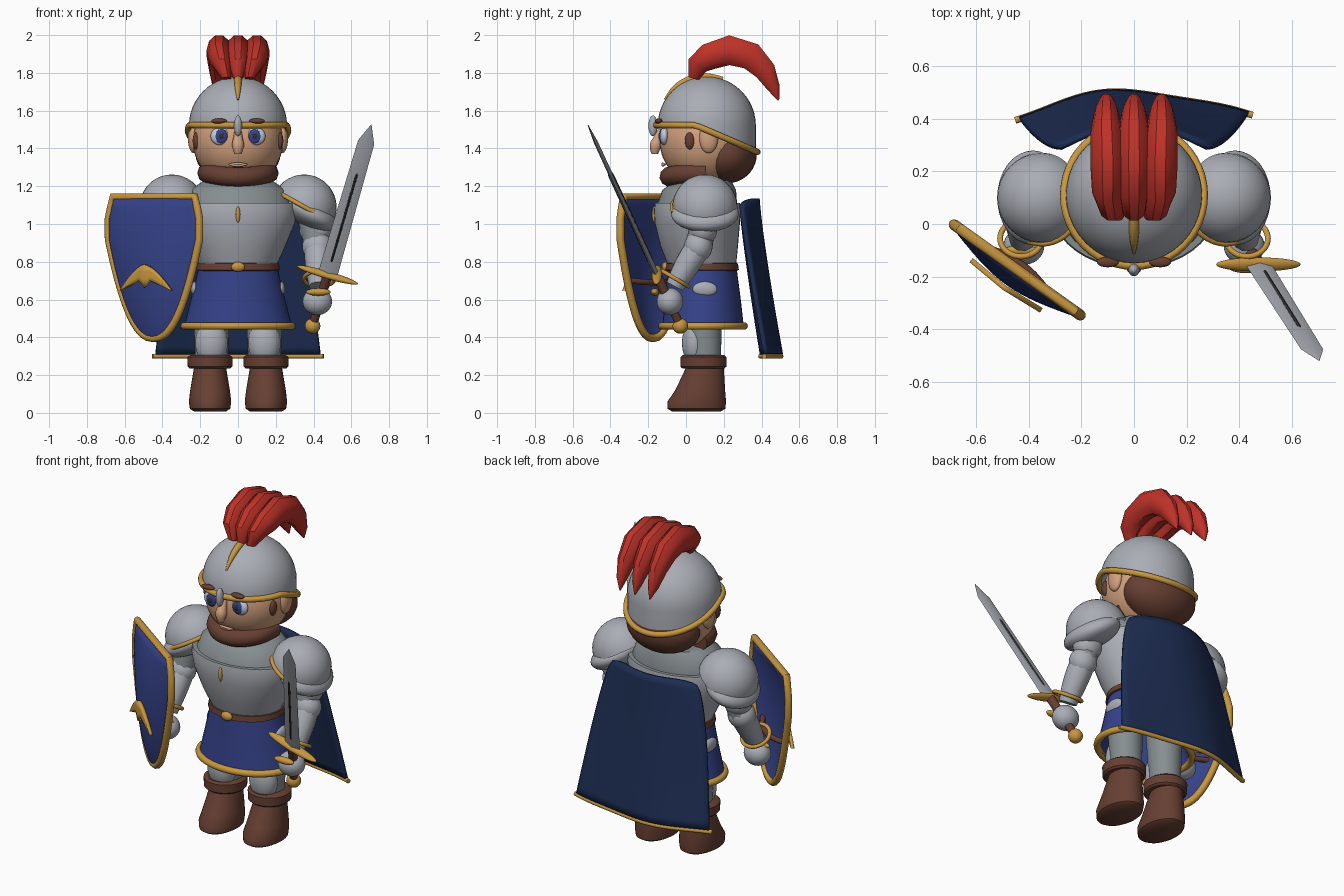
import bpy, bmesh
from math import sin, cos, pi, radians
from mathutils import Matrix, Vector

if "Cube" in bpy.data.objects:
    bpy.data.objects.remove(bpy.data.objects["Cube"])

def material(name, r, g, b):
    m = bpy.data.materials.new(name)
    m.use_nodes = True
    m.diffuse_color = (r, g, b, 1)
    m.node_tree.nodes["Principled BSDF"].inputs["Base Color"].default_value = (r, g, b, 1)
    return m

STEEL = material("steel", .40, .42, .46)
MAIL = material("dark_steel", .24, .27, .28)
GOLD = material("gold", .58, .31, .05)
BLUE = material("royal_blue", .035, .055, .25)
NAVY = material("navy_cloth", .012, .026, .085)
RED = material("red_feather", .52, .032, .022)
BROWN = material("brown", .135, .05, .032)
SKIN = material("skin", .66, .36, .21)
WHITE = material("eye_white", .55, .60, .72)
DARK = material("charcoal", .03, .03, .035)
made = []

def finish(name, bm, *mats):
    bmesh.ops.recalc_face_normals(bm, faces=bm.faces)
    me = bpy.data.meshes.new(name)
    bm.to_mesh(me)
    bm.free()
    for m in mats:
        me.materials.append(m)
    ob = bpy.data.objects.new(name, me)
    bpy.context.collection.objects.link(ob)
    made.append(ob)
    return ob

def ball(name, loc, radii, mat, tilt=0, cut=None):
    """Ellipsoid, tilted about y, optionally cut through its centre."""
    bm = bmesh.new()
    mx = Matrix.Translation(loc) @ Matrix.Rotation(tilt, 4, 'Y') @ Matrix.Diagonal((*radii, 1))
    bmesh.ops.create_uvsphere(bm, u_segments=32, v_segments=18, radius=1, matrix=mx)
    if cut:
        geom = bm.verts[:] + bm.edges[:] + bm.faces[:]
        bmesh.ops.bisect_plane(bm, geom=geom, plane_co=loc, plane_no=cut, clear_inner=True)
        bmesh.ops.holes_fill(bm, edges=bm.edges)
    return finish(name, bm, mat)

def loft(name, rings, mat, cx=0, segs=40, caps=True, mx=None):
    """Stacked ellipses, each given as height, y centre, x radius, y radius."""
    bm = bmesh.new()
    loops = [[bm.verts.new((cx + rx * cos(2 * pi * i / segs), cy + ry * sin(2 * pi * i / segs), z))
              for i in range(segs)] for z, cy, rx, ry in rings]
    for a, b in zip(loops, loops[1:]):
        for i in range(segs):
            j = (i + 1) % segs
            bm.faces.new((a[i], a[j], b[j], b[i]))
    if caps:
        bm.faces.new(loops[0])
        bm.faces.new(loops[-1])
    if mx:
        bm.transform(mx)
    return finish(name, bm, mat)

def tube(name, pts, radii, mat, closed=False, smooth=True):
    """Round tube along points; radii is one number or one per point."""
    cu = bpy.data.curves.new(name, 'CURVE')
    cu.dimensions, cu.bevel_depth, cu.bevel_resolution = '3D', 1, 3
    cu.use_fill_caps, cu.resolution_u = True, 5
    sp = cu.splines.new('NURBS' if smooth else 'POLY')
    sp.points.add(len(pts) - 1)
    for i, p in enumerate(pts):
        sp.points[i].co = (*p, 1)
        sp.points[i].radius = radii[i] if isinstance(radii, (list, tuple)) else radii
    sp.use_cyclic_u = closed
    if smooth:
        sp.order_u, sp.use_endpoint_u = 3, not closed
    tmp = bpy.data.objects.new(name + "_path", cu)
    bpy.context.collection.objects.link(tmp)
    bpy.context.view_layer.update()
    me = bpy.data.meshes.new_from_object(tmp.evaluated_get(bpy.context.evaluated_depsgraph_get()))
    bpy.data.objects.remove(tmp)
    bm = bmesh.new()
    bm.from_mesh(me)
    for f in bm.faces:
        f.material_index = 0
    ob = finish(name, bm)
    ob.data.materials.clear()
    ob.data.materials.append(mat)
    return ob

def ring(name, centre, rx, ry, r, mat, height=lambda y: 0):
    pts = []
    for i in range(48):
        a = 2 * pi * i / 48
        y = centre[1] + ry * sin(a)
        pts.append((centre[0] + rx * cos(a), y, centre[2] + height(y)))
    return tube(name, pts, r, mat, closed=True, smooth=False)

def sheet(name, fn, nu, nv, mat, thick):
    """Grid surface from fn(u in -1..1, v in 0..1), thickened."""
    bm = bmesh.new()
    g = [[bm.verts.new(fn(2 * i / nu - 1, j / nv)) for i in range(nu + 1)] for j in range(nv + 1)]
    for a, b in zip(g, g[1:]):
        for i in range(nu):
            bm.faces.new((a[i], a[i + 1], b[i + 1], b[i]))
    ob = finish(name, bm, mat)
    s = ob.modifiers.new("thickness", 'SOLIDIFY')
    s.thickness, s.offset = thick, 0
    return ob

# Head and face
ball("head", (0, .1, 1.44), (.24, .24, .24), SKIN)
ball("hair", (0, .215, 1.37), (.225, .16, .155), BROWN)
beard = [(.165 * sin(a), .075 - .165 * cos(a), 1.25 + .02 * sin(a) ** 2)
         for a in [radians(d) for d in range(-100, 101, 20)]]
tube("beard", beard, .053, BROWN)
tube("nose", [(0, -.13, 1.50), (0, -.15, 1.45), (0, -.165, 1.41), (0, -.165, 1.37)],
     [.018, .025, .036, .018], SKIN)
for k, z in enumerate((1.306, 1.322)):
    tube(("lower_lip", "upper_lip")[k], [(-.048, -.11, 1.315), (0, -.135, z), (.048, -.11, 1.315)],
         [.004, .011, .004], SKIN)
for s, side in ((1, "left"), (-1, "right")):
    ball(side + "_ear", (s * .235, .12, 1.455), (.03, .05, .08), SKIN)
    ball(side + "_sideburn", (s * .222, .02, 1.44), (.018, .026, .045), BROWN)
    ball(side + "_eye", (s * .093, -.114, 1.465), (.052, .024, .048), WHITE)
    ball(side + "_iris", (s * .088, -.131, 1.465), (.032, .012, .038), BLUE)
    ball(side + "_pupil", (s * .088, -.139, 1.465), (.014, .007, .018), DARK)
    ball(side + "_eyebrow", (s * .1, -.145, 1.545), (.042, .02, .014), BROWN)

# Helmet with a rim that drops towards the nape
def drop(y):
    return -max(0, y - .05) * .43

dome = [(1.52 + .26 * sin(a), .11, .26 * cos(a), .26 * cos(a))
        for a in [pi / 2 * k / 12 for k in range(12)]] + [(1.78, .11, .004, .004)]
helmet = loft("helmet", [(1.51, .11, .26, .26)] + dome, STEEL, caps=False)
for v in helmet.data.vertices:
    if v.co.z < 1.515:
        v.co.z = 1.52 + drop(v.co.y)
ring("helmet_rim", (0, .11, 1.523), .265, .268, .017, GOLD, drop)
ball("nose_guard", (0, -.175, 1.52), (.021, .024, .055), STEEL)
crest = [(0, .11 - .262 * cos(a), 1.52 + .262 * sin(a)) for a in [radians(d) for d in range(32, 110, 11)]]
tube("helmet_crest", crest, [.005, .013, .018, .02, .02, .018, .015, .012], GOLD)

# Three feather plume
path = [(.04, 1.77), (.06, 1.84), (.12, 1.885), (.23, 1.92), (.345, 1.888), (.42, 1.81), (.465, 1.72), (.49, 1.655)]
for k, side in ((-1, "right"), (0, "middle"), (1, "left")):
    spread = [.06, .085, .1, .1, .105, .105, .105, .1]
    f = tube(side + "_feather", [(0, y, z) for y, z in path],
             [.03, .06, .075, .083, .077, .06, .035, .004], RED, smooth=False)
    for v in f.data.vertices:
        near = min(range(8), key=lambda i: (path[i][0] - v.co.y) ** 2 + (path[i][1] - v.co.z) ** 2)
        v.co.x = v.co.x * .8 + k * spread[near]

# Torso, belt and skirt
torso = loft("breastplate", [(.78, .085, .205, .18), (.88, .07, .25, .205), (1.0, .06, .3, .225),
             (1.07, .06, .315, .23), (1.11, .06, .31, .225), (1.112, .06, .28, .21),
             (1.18, .07, .255, .195), (1.23, .09, .18, .15)], STEEL)
torso.data.materials.append(MAIL)
for p in torso.data.polygons:
    p.material_index = int(p.center.z > 1.11)
ball("chest_ornament", (0, -.168, 1.05), (.012, .012, .042), GOLD)
loft("belt", [(.752, .085, .21, .185), (.757, .085, .222, .195), (.79, .085, .217, .19), (.795, .085, .2, .18)], BROWN)
ball("buckle", (0, -.108, .773), (.036, .02, .026), GOLD)
loft("skirt", [(.775, .085, .207, .182), (.6, .09, .25, .2), (.45, .09, .288, .217),
               (.45, .09, .27, .2), (.7, .09, .21, .17)], BLUE)
ring("skirt_hem", (0, .09, .46), .286, .218, .02, GOLD)

# Legs, arms and shoulders, mirrored
for s, side in ((1, "left"), (-1, "right")):
    x = s * .148
    loft(side + "_leg", [(.25, .1, .085, .085), (.6, .09, .1, .1)], MAIL, cx=s * .14)
    ball(side + "_greave", (s * .14, .045, .37), (.086, .066, .12), STEEL)
    loft(side + "_boot_cuff", [(.235, .092, .108, .11), (.245, .092, .118, .122),
         (.295, .092, .12, .122), (.306, .092, .105, .11)], BROWN, cx=x)
    loft(side + "_boot", [(.008, .055, .085, .13), (.022, .055, .107, .153), (.06, .057, .112, .155),
         (.12, .075, .105, .132), (.24, .1, .085, .1)], BROWN, cx=x)
    ball(side + "_hip_plate", (s * .228, .1, .655), (.022, .065, .04), STEEL)
    c = Vector((s * .35, .1, 1.09))
    ball(side + "_pauldron", c, (.172, .172, .172), STEEL, cut=(s * .49, 0, .87))
    ball(side + "_shoulder_lame", (s * .385, .1, 1.055), (.15, .18, .075), STEEL, tilt=s * .5)
    trim = [c + .176 * Vector((s * .87 * cos(a), -sin(a), -.49 * cos(a)))
            for a in [radians(d) for d in range(70, 156, 17)]]
    tube(side + "_shoulder_trim", trim, .012, GOLD)
    tube(side + "_upper_arm", [(s * .37, .1, 1.08), (s * .42, .07, .88)], .07, MAIL, smooth=False)
    ball(side + "_arm_plate", (s * .41, .09, .97), (.085, .075, .08), STEEL)
    ball(side + "_elbow", (s * .42, .065, .88), (.08, .075, .08), STEEL)
    tube(side + "_forearm", [(s * .42, .06, .87), (s * .425, 0, .78), (s * .425, -.06, .67)],
         [.07, .074, .05], STEEL)
    cuff = ring(side + "_wrist_ring", (0, 0, 0), .08, .08, .011, GOLD)
    axis = Vector((0, .13, .22)).to_track_quat('Z', 'Y').to_matrix().to_4x4()
    cuff.data.transform(Matrix.Translation((s * .43, -.055, .71)) @ axis)
    ball(side + "_glove", (s * .42, -.085, .59), (.078, .07, .072), STEEL)
    ball(side + "_knuckle_bar", (s * .425, -.165 if s > 0 else -.1, .64), (.065, .022, .02), GOLD)

# Sword in its own frame: width, thickness, length
d = Vector((.31, -.49, 1.065)).normalized()
w = Vector((.96, 0, -.28)).normalized()
n = d.cross(w)
frame = Matrix((w, n, d)).transposed().to_4x4()
frame.translation = (.474, -.154, .73)
loft("sword_blade", [(0, 0, .052, .014), (.8, 0, .044, .011), (.905, 0, .002, .002)], STEEL, segs=4, mx=frame)
loft("blade_groove", [(.06, 0, .004, .004), (.09, 0, .01, .0165), (.6, 0, .01, .0155), (.66, 0, .003, .004)],
     DARK, segs=8, mx=frame)
loft("sword_grip", [(-.3, 0, .022, .022), (0, 0, .026, .026)], BROWN, segs=16, mx=frame)
guard = ball("sword_guard", (0, 0, 0), (.168, .028, .019), GOLD)
guard.data.transform(frame)
ball("sword_pommel", (.395, -.03, .46), (.041, .041, .041), GOLD)

# Shield: curved plate, rim, straps and emblem
def on_shield(u, z, b):
    return Vector((-.445 + .81 * u - .58 * b, -.175 - .58 * u - .81 * b, z))

def shield_point(u, v):
    t = v ** 1.6
    half = .295 * min(1, t / .7) ** .45 - .03 * max(0, (t - .85) / .15) + .002
    return on_shield(u * half, .395 + .75 * t, .06 * (1 - u * u) * sin(pi * t) ** .7 if t < 1 else 0)

sheet("shield", shield_point, 16, 20, BLUE, .022)
edge = [shield_point(-1, k / 20) for k in range(20, -1, -1)] + [shield_point(1, k / 20) for k in range(21)]
tube("shield_rim", edge, .021, GOLD, closed=True, smooth=False)

def emblem_point(u, v):
    top = .785 - .135 * abs(u) ** 1.5
    low = .715 - .066 * abs(u) - .05 * max(0, 1 - 5 * abs(u))
    return on_shield(u * .165, low + (top - low) * v, .072 + .012 * (1 - abs(u)))

sheet("shield_emblem", emblem_point, 20, 3, GOLD, .02)
tube("shield_strap", [on_shield(-.18, .7, .02), on_shield(0, .68, -.07), on_shield(.18, .7, .02)], .016, BROWN)

# Cape with a wavy golden hem
def cape_point(u, v):
    corner = .03 * abs(u) ** 6 * (1 - v) ** 4
    return Vector((u * (.28 + .155 * v ** .65), .29 + .12 * v ** 1.2 + .09 * cos(u * pi / 2)
                   - .01 * sin(u * pi * 1.5) * v, 1.135 - .825 * v - corner))

sheet("cape", cape_point, 24, 20, NAVY, .02)
tube("cape_hem", [cape_point(u / 10 * 1.04, 1) - Vector((0, 0, .01)) for u in range(-10, 11)], .013, GOLD)

# Smooth shading with crisp edges
bpy.ops.object.select_all(action='DESELECT')
for ob in made:
    ob.select_set(True)
bpy.context.view_layer.objects.active = made[0]
bpy.ops.object.shade_smooth_by_angle(angle=radians(40))
